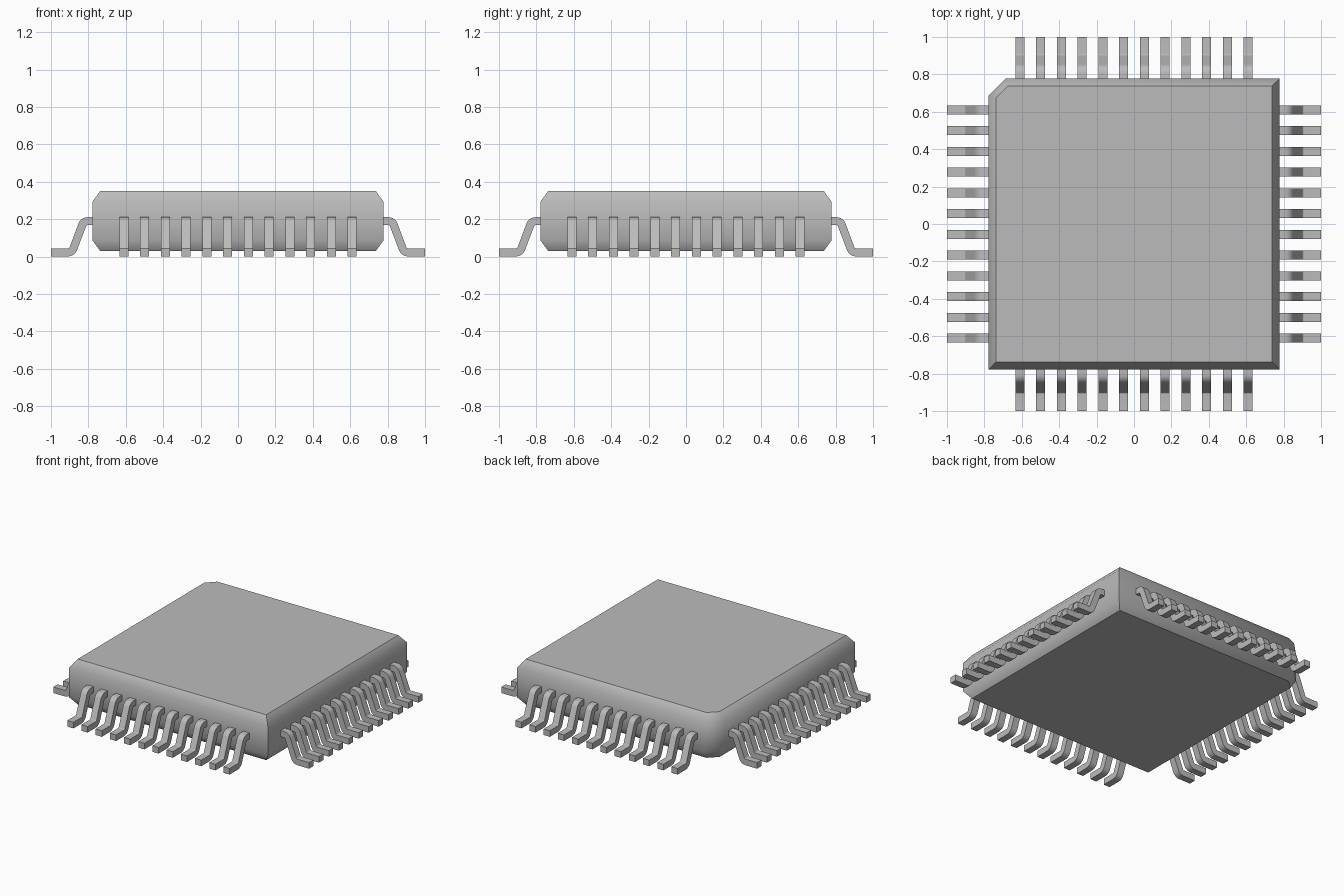
import bpy, bmesh, math
from mathutils import Vector, Matrix

cube = bpy.data.objects.get("Cube")
if cube:
    bpy.data.objects.remove(cube, do_unlink=True)

grey = bpy.data.materials.new("plain_grey")
grey.use_nodes = True
colour = (0.5, 0.5, 0.5, 1)
grey.diffuse_color = colour
grey.node_tree.nodes["Principled BSDF"].inputs["Base Color"].default_value = colour


def finish(name, bm, angle):
    """Turn a bmesh into a smooth shaded grey object."""
    bmesh.ops.recalc_face_normals(bm, faces=bm.faces)
    mesh = bpy.data.meshes.new(name)
    bm.to_mesh(mesh)
    bm.free()
    mesh.materials.append(grey)
    obj = bpy.data.objects.new(name, mesh)
    bpy.context.collection.objects.link(obj)
    bpy.ops.object.select_all(action="DESELECT")
    obj.select_set(True)
    bpy.context.view_layer.objects.active = obj
    bpy.ops.object.shade_smooth_by_angle(angle=math.radians(angle))
    return obj


# Package body: a square with one cut corner, lofted through four levels
def outline(half, cut):
    return [(-half, -half), (half, -half), (half, half),
            (-half + cut, half), (-half, half - cut)]


bm = bmesh.new()
rings = []
for z, half, cut in ((0.03, 0.737, 0.06), (0.085, 0.777, 0.09),
                     (0.295, 0.777, 0.09), (0.35, 0.737, 0.06)):
    rings.append([bm.verts.new((x, y, z)) for x, y in outline(half, cut)])
for low, high in zip(rings, rings[1:]):
    for i in range(len(low)):
        j = (i + 1) % len(low)
        bm.faces.new((low[i], low[j], high[j], high[i]))
bm.faces.new(rings[0])
bm.faces.new(rings[-1])
finish("package_body", bm, 50)

# Lead profile: a bent strip with rounded shoulder and heel
THICK, WIDTH, RADIUS, STEPS = 0.043, 0.048, 0.03, 5
SLOPE = math.atan2(0.167, 0.063)
INSET = RADIUS * math.tan(SLOPE / 2)


def lead_profile():
    centre = [(Vector((0.74, 0.189)), 0.0)]
    for i in range(STEPS + 1):  # shoulder bends down
        a = SLOPE * i / STEPS
        centre.append((Vector((0.825 - INSET + RADIUS * math.sin(a),
                               0.189 - RADIUS + RADIUS * math.cos(a))), a))
    for i in range(STEPS + 1):  # heel bends back to level
        a = SLOPE * (1 - i / STEPS)
        centre.append((Vector((0.888 + INSET - RADIUS * math.sin(a),
                               0.022 + RADIUS - RADIUS * math.cos(a))), a))
    centre.append((Vector((1.0, 0.022)), 0.0))
    off = [Vector((math.sin(a), math.cos(a))) * THICK / 2 for _, a in centre]
    upper = [p + o for (p, _), o in zip(centre, off)]
    lower = [p - o for (p, _), o in zip(centre, off)]
    return upper, lower


def add_lead(bm, offset, turn):
    """Sweep the profile across the lead's width, then turn it to its side."""
    grid = []
    for line in lead_profile():
        for side in (-WIDTH / 2, WIDTH / 2):
            grid.append([bm.verts.new(turn @ Vector((p.x, offset + side, p.y)))
                         for p in line])
    loops = [grid[0], grid[1], grid[3], grid[2]]
    for a, b in zip(loops, loops[1:] + loops[:1]):
        for i in range(len(a) - 1):
            bm.faces.new((a[i], a[i + 1], b[i + 1], b[i]))
    for end in (0, -1):
        bm.faces.new([line[end] for line in loops])


# Twelve leads along each of the four sides
COUNT, PITCH = 12, 0.111
for k, name in enumerate(("left", "back", "right", "front")):
    turn = Matrix.Rotation(k * math.pi / 2, 3, "Z")
    bm = bmesh.new()
    for n in range(COUNT):
        add_lead(bm, (n - (COUNT - 1) / 2) * PITCH, turn)
    finish(name + "_leads", bm, 40)
